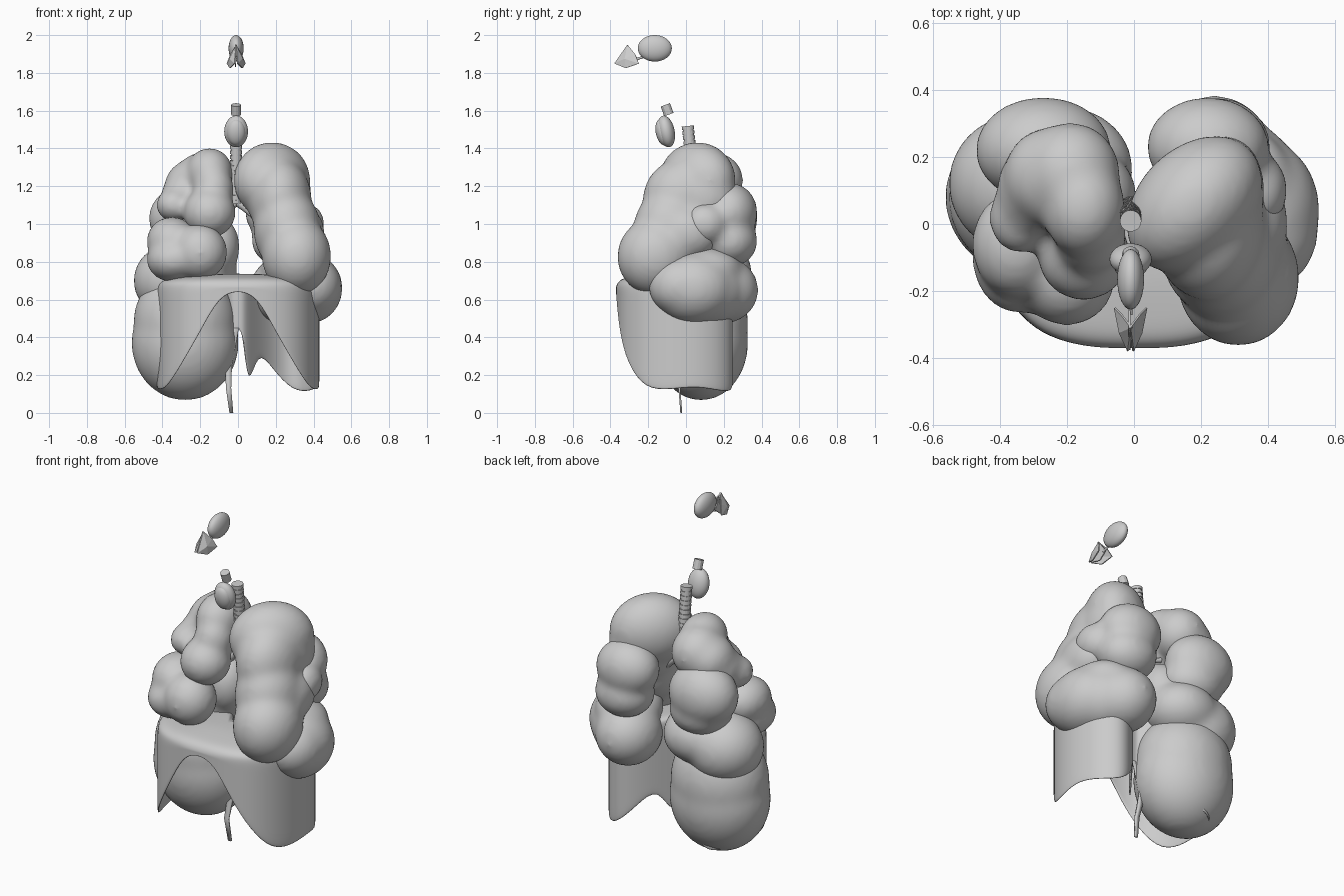
import bpy, bmesh, math
from mathutils import Vector, Matrix

cube = bpy.data.objects.get("Cube")
if cube:
    bpy.data.objects.remove(cube, do_unlink=True)

grey = bpy.data.materials.new("light grey")
grey.use_nodes = True
grey.diffuse_color = (0.6, 0.6, 0.6, 1)
grey.node_tree.nodes["Principled BSDF"].inputs["Base Color"].default_value = (0.6, 0.6, 0.6, 1)


def make(name, bm, smooth=True):
    """Turn a bmesh into a named, coloured object."""
    bmesh.ops.recalc_face_normals(bm, faces=bm.faces)
    mesh = bpy.data.meshes.new(name)
    bm.to_mesh(mesh)
    bm.free()
    mesh.materials.append(grey)
    for face in mesh.polygons:
        face.use_smooth = smooth
    obj = bpy.data.objects.new(name, mesh)
    bpy.context.collection.objects.link(obj)
    return obj


def ellipsoid(bm, centre, radii, tilt=0, yaw=0):
    m = Matrix.Translation(centre) @ Matrix.Rotation(math.radians(yaw), 4, 'Z')
    m = m @ Matrix.Rotation(math.radians(tilt), 4, 'X') @ Matrix.Diagonal((*radii, 1))
    bmesh.ops.create_uvsphere(bm, u_segments=32, v_segments=20, radius=1, matrix=m)


def lobe(name, blobs):
    """Fuse ellipsoids into one soft, puffy lobe."""
    bm = bmesh.new()
    for blob in blobs:
        ellipsoid(bm, *blob)
    obj = make(name, bm)
    remesh = obj.modifiers.new("fuse", 'REMESH')
    remesh.mode = 'VOXEL'
    remesh.voxel_size = 0.016
    remesh.use_smooth_shade = True
    soften = obj.modifiers.new("soften", 'SMOOTH')
    soften.factor = 0.5
    soften.iterations = 25


def tube(name, points, radius):
    """Round tube along a smooth path."""
    curve = bpy.data.curves.new(name, 'CURVE')
    curve.dimensions = '3D'
    curve.bevel_depth = radius
    curve.bevel_resolution = 4
    curve.use_fill_caps = True
    spline = curve.splines.new('BEZIER')
    spline.bezier_points.add(len(points) - 1)
    for bp, p in zip(spline.bezier_points, points):
        bp.co = p
        bp.handle_left_type = bp.handle_right_type = 'AUTO'
    curve.materials.append(grey)
    obj = bpy.data.objects.new(name, curve)
    bpy.context.collection.objects.link(obj)


# Left lung lobes
lobe("left_upper_lobe", [((.18, .06, 1.23), (.17, .235, .205), 0, -45),
                         ((.22, -.01, 1.13), (.17, .22, .22)),
                         ((.27, .1, 1.14), (.12, .17, .17)),
                         ((.26, -.08, .97), (.18, .2, .22)),
                         ((.33, .0, .95), (.13, .18, .15)),
                         ((.31, -.16, .83), (.185, .205, .21), -20)])
lobe("left_back_lobe", [((.22, .23, 1.06), (.185, .15, .16)),
                        ((.24, .23, .91), (.17, .15, .14)),
                        ((.36, .1, 1.0), (.1, .12, .11))])
lobe("left_lower_lobe", [((.37, .04, .66), (.185, .22, .19)),
                         ((.39, -.02, .67), (.16, .18, .16)),
                         ((.24, .19, .65), (.18, .195, .18)),
                         ((.31, .11, .65), (.19, .2, .19)),
                         ((.3, .1, .76), (.18, .2, .12))])

# Right lung lobes
lobe("right_upper_lobe", [((-.15, -.09, 1.06), (.14, .14, .135)),
                          ((-.13, -.03, 1.18), (.11, .12, .13)),
                          ((-.15, .05, 1.27), (.125, .15, .135)),
                          ((-.19, .15, 1.23), (.15, .155, .15)),
                          ((-.25, .14, 1.2), (.14, .15, .14)),
                          ((-.3, .1, 1.14), (.11, .14, .12)),
                          ((-.34, .02, 1.1), (.095, .11, .09))])
lobe("right_back_lobe", [((-.27, .22, 1.03), (.205, .16, .18)),
                         ((-.24, .2, .92), (.18, .16, .14))])
lobe("right_middle_lobe", [((-.35, -.06, .91), (.135, .16, .13)),
                           ((-.2, -.16, .85), (.145, .145, .15)),
                           ((-.34, -.1, .81), (.145, .17, .12))])
lobe("right_lower_lobe", [((-.34, .12, .7), (.215, .21, .2)),
                          ((-.2, .16, .75), (.2, .19, .16)),
                          ((-.12, .08, .88), (.13, .14, .17))])

# Large rounded organ under the right side of the dome
lobe("right_abdominal_organ", [((-.28, .08, .37), (.285, .25, .305)),
                               ((-.28, .08, .48), (.275, .25, .29))])

# Dome sheet: half outline as x, y and the height of its lower margin
half = [(0, -.37, .65), (.1, -.37, .62), (.2, -.355, .43), (.3, -.315, .26),
        (.385, -.22, .12), (.43, -.08, .12), (.435, .06, .14), (.39, .19, .11),
        (.29, .27, .11), (.18, .21, .23), (.1, .11, .34), (.05, .03, .1),
        (.025, .0, .42), (0, .0, .45)]
outline = half + [(-x, y, z) for x, y, z in half[-2:0:-1]]
dome = [(.3, .735), (.6, .725), (.85, .715), (.96, .695), (1, .67)]
steps = 6
bm = bmesh.new()
hub = Vector((0, -.1))
rings = []
for scale, height in dome:
    rings.append([bm.verts.new((*hub.lerp(Vector((x, y)), scale), height)) for x, y, z in outline])
for i in range(1, steps + 1):
    rings.append([bm.verts.new((x, y, .665 + (z - .665) * i / steps)) for x, y, z in outline])
top = bm.verts.new((*hub, .737))
count = len(outline)
for j in range(count):
    k = (j + 1) % count
    bm.faces.new((top, rings[0][j], rings[0][k]))
    for a, b in zip(rings, rings[1:]):
        bm.faces.new((a[j], b[j], b[k], a[k]))
sheet = make("diaphragm", bm)
thick = sheet.modifiers.new("thickness", 'SOLIDIFY')
thick.thickness = 0.01
sub = sheet.modifiers.new("smooth", 'SUBSURF')
sub.levels = sub.render_levels = 2

# Tendon strip hanging behind the dome: x, y, z and half width
path = [(-.02, .0, .45, .025), (-.05, .01, .25, .018), (-.05, -.03, .13, .014), (-.035, -.02, 0, .01)]
bm = bmesh.new()
rows = [[bm.verts.new((x + s * w, y, z)) for s in (-1, 1)] for x, y, z, w in path]
for a, b in zip(rows, rows[1:]):
    bm.faces.new((a[0], a[1], b[1], b[0]))
make("hanging_tendon", bm).modifiers.new("thickness", 'SOLIDIFY').thickness = 0.01

# Windpipe with cartilage rings and branches
low, high = Vector((-.01, .05, 1.12)), Vector((-.01, .01, 1.51))
tube("windpipe", [low, low.lerp(high, .5), high], 0.028)
turn = (high - low).to_track_quat('Z', 'Y').to_matrix().to_4x4()
for i in range(16):
    bm = bmesh.new()
    place = Matrix.Translation(low.lerp(high, i / 15)) @ turn
    bmesh.ops.create_cone(bm, cap_ends=True, segments=20, radius1=.032, radius2=.032,
                          depth=.018, matrix=place)
    make(f"windpipe_ring_{i + 1}", bm, False)
for name, side in (("left", 1), ("right", -1)):
    tube(name + "_bronchus", [low, (side * .06, .05, 1.07), (side * .14, .04, .99)], 0.022)
    tube(name + "_bronchus_branch", [(side * .06, .05, 1.07), (side * .13, .07, 1.09)], 0.014)

# Voice box with front plate, and short collar above it
bm = bmesh.new()
ellipsoid(bm, (-.01, -.105, 1.49), (.063, .045, .085), 12)
make("voice_box", bm)
bm = bmesh.new()
ellipsoid(bm, (-.01, -.125, 1.485), (.05, .035, .07), 12)
make("voice_box_plate", bm)
bm = bmesh.new()
bmesh.ops.create_cone(bm, cap_ends=True, segments=12, radius1=.026, radius2=.026, depth=.055,
                      matrix=Matrix.Translation((-.01, -.1, 1.605)) @ Matrix.Rotation(.35, 4, 'X'))
make("throat_collar", bm, False)

# Nasal cavity
bm = bmesh.new()
ellipsoid(bm, (-.01, -.165, 1.93), (.04, .09, .07))
make("nasal_cavity", bm)
tube("nasal_link", [(-.01, -.21, 1.89), (-.01, -.27, 1.87)], 0.006)

# Nose cartilage: mirrored wings and a middle plate
bm = bmesh.new()
for side in (1, -1):
    wing = [bm.verts.new((-.01 + side * x, y, z)) for x, y, z in
            [(0, -.31, 1.95), (.01, -.38, 1.85), (.035, -.32, 1.825), (.05, -.25, 1.85), (.03, -.27, 1.9)]]
    mid = bm.verts.new((-.01 + side * .035, -.325, 1.875))
    for a, b in zip(wing, wing[1:] + wing[:1]):
        bm.faces.new((a, b, mid))
bm.faces.new([bm.verts.new((-.01, y, z)) for y, z in
              [(-.31, 1.95), (-.375, 1.85), (-.3, 1.83), (-.25, 1.87)]])
nose = make("nose_cartilage", bm, False)
nose.modifiers.new("thickness", 'SOLIDIFY').thickness = 0.006
